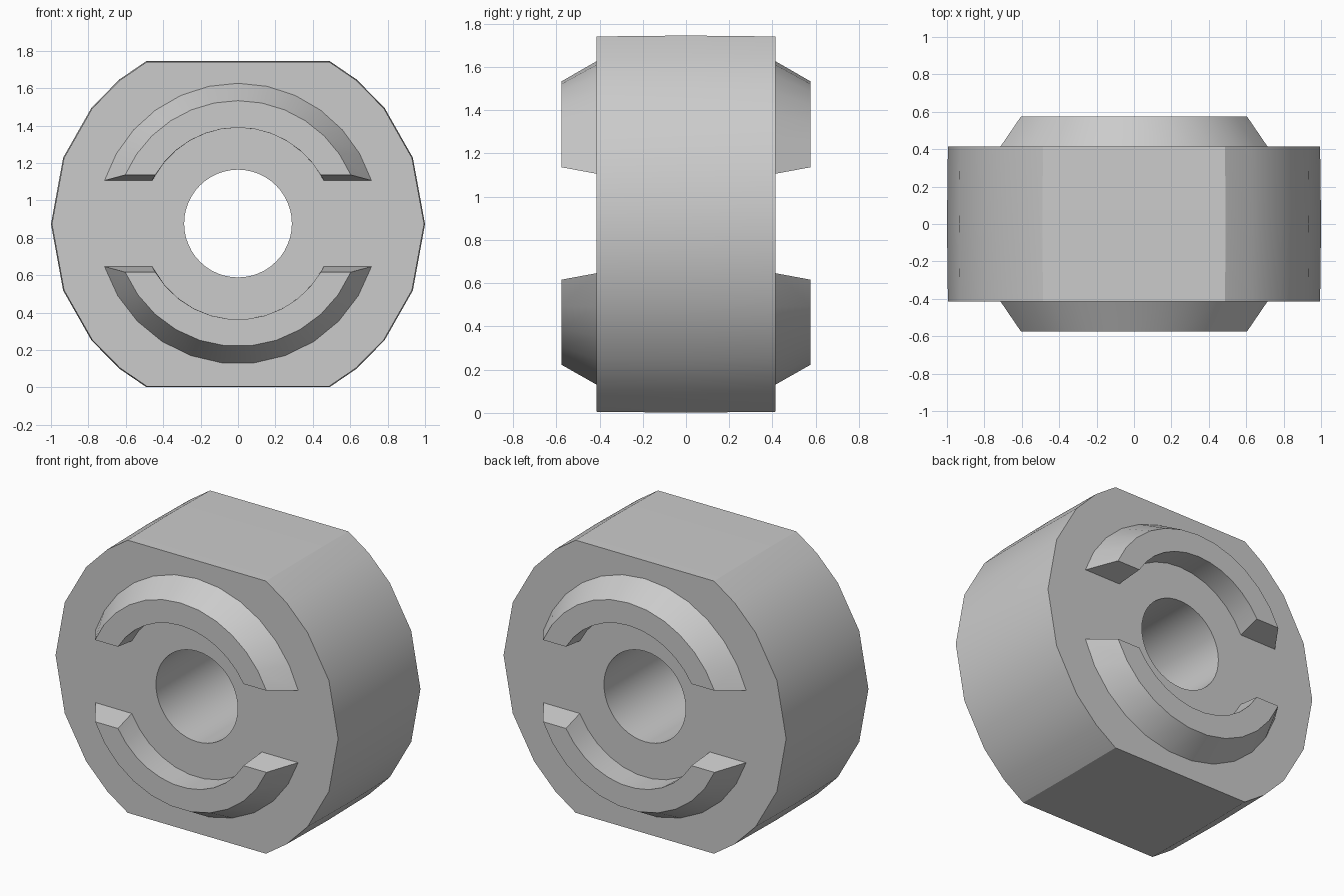
import bpy, bmesh
from math import sin, cos, asin, pi, radians, sqrt

if "Cube" in bpy.data.objects:
    bpy.data.objects.remove(bpy.data.objects["Cube"])

CZ = 0.873      # height of the bore axis
HALF = 0.414    # half thickness of the body
TIP = 0.576     # y of the lug faces


def loft(name, rings, closed=False):
    """Skin equal-length point rings; cap the ends unless closed."""
    bm = bmesh.new()
    vs = [[bm.verts.new(p) for p in ring] for ring in rings]
    n = len(vs[0])
    for a, b in zip(vs, vs[1:]):
        for i in range(n):
            bm.faces.new((a[i], a[(i + 1) % n], b[(i + 1) % n], b[i]))
    bm.faces.new(vs[0])
    bm.faces.new(vs[-1][::-1])
    bmesh.ops.recalc_face_normals(bm, faces=bm.faces)
    mesh = bpy.data.meshes.new(name)
    bm.to_mesh(mesh)
    bm.free()
    ob = bpy.data.objects.new(name, mesh)
    bpy.context.collection.objects.link(ob)
    return ob


def activate(ob):
    bpy.ops.object.select_all(action='DESELECT')
    ob.select_set(True)
    bpy.context.view_layer.objects.active = ob


def smooth(ob):
    activate(ob)
    bpy.ops.object.shade_smooth_by_angle(angle=radians(28))


# Slightly crowned round body with flats at top and bottom
half = [-60.7, -50.6, -38.4, -20.8, 0, 20.8, 38.4, 50.6, 60.7]
angles = [radians(a) for a in half] + [radians(180 + a) for a in half]
body = loft("body", [[(r * cos(a), y, CZ + r * sin(a)) for a in angles]
                     for y, r in ((-HALF, 0.995), (0, 1.0), (HALF, 0.995))])

# Bore through the body
circle = [2 * pi * i / 48 for i in range(48)]
cutter = loft("bore_cutter", [[(0.288 * cos(a), y, CZ + 0.003 + 0.288 * sin(a)) for a in circle]
                              for y in (-1, 1)])
cutter.hide_render = True
mod = body.modifiers.new("bore", 'BOOLEAN')
mod.operation = 'DIFFERENCE'
mod.solver = 'EXACT'
mod.object = cutter
activate(body)
bpy.ops.object.modifier_apply(modifier=mod.name)
bpy.data.objects.remove(cutter)
smooth(body)


def lug(name, side, up, steps):
    """Curved lug: chamfered outside, straight inside, sloped ends."""
    # (radius, y, height of the end above the axis)
    section = [(0.513, HALF - 0.01, 0.229), (0.75, HALF - 0.01, 0.229),
               (0.75, HALF, 0.23), (0.657, TIP, 0.26), (0.513, TIP, 0.26)]
    rings = []
    for i in range(steps + 1):
        ring = []
        for r, y, h in section:
            start = asin(h / r)
            a = start + (pi - 2 * start) * i / steps
            ring.append((r * cos(a), side * y, CZ + 0.003 + up * r * sin(a)))
        rings.append(ring)
    smooth(loft(name, rings))


for side, face in ((-1, "front"), (1, "back")):
    lug(face + "_upper_lug", side, 1, 12)
    lug(face + "_lower_lug", side, -1, 11)
